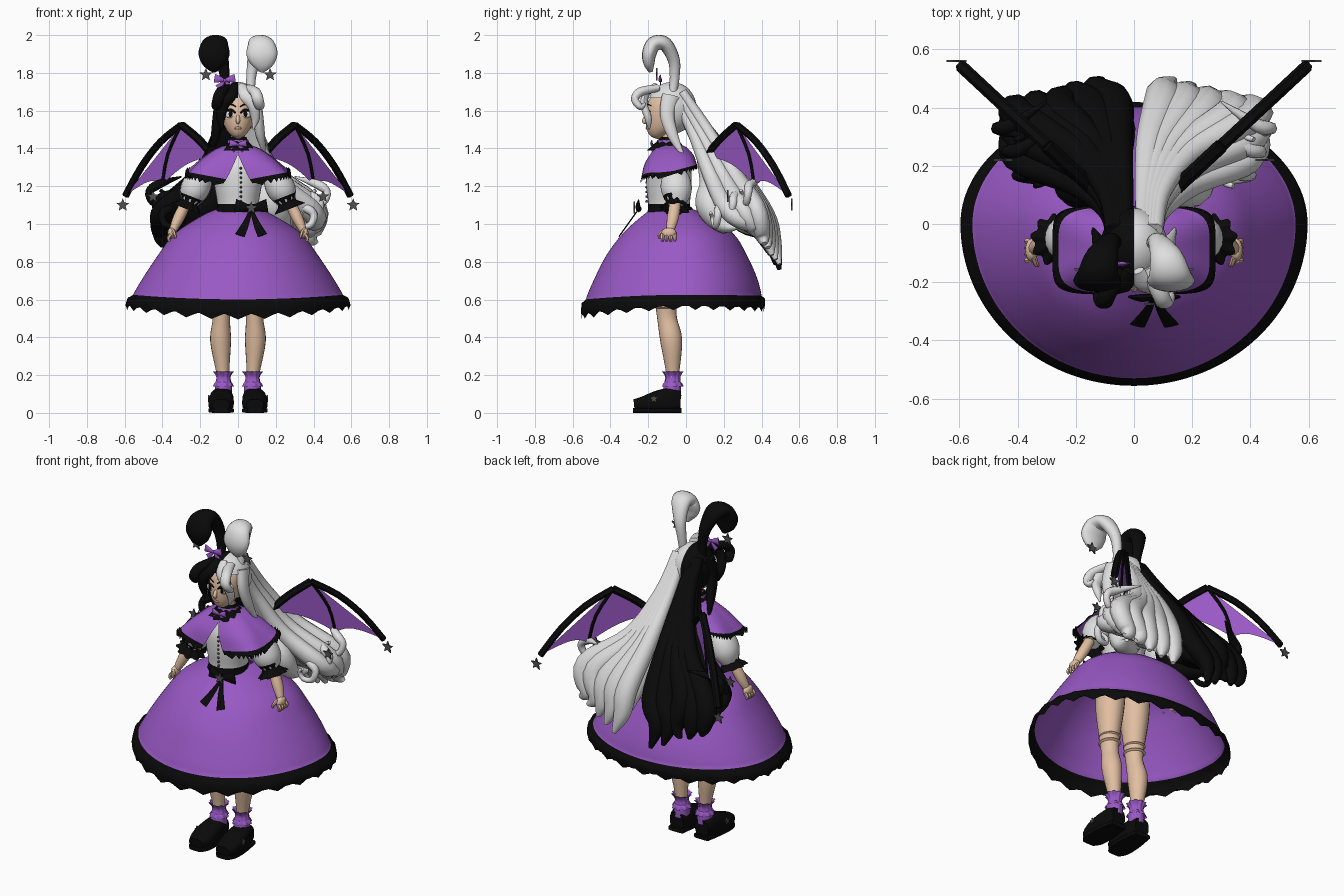
import bpy, bmesh, math, random
from mathutils import Vector

if "Cube" in bpy.data.objects:
    bpy.data.objects.remove(bpy.data.objects["Cube"])
random.seed(4)
pi, cos, sin = math.pi, math.cos, math.sin

def mat(name, r, g, b):
    m = bpy.data.materials.new(name)
    m.diffuse_color = (r, g, b, 1)
    m.use_nodes = True
    m.node_tree.nodes["Principled BSDF"].inputs["Base Color"].default_value = m.diffuse_color
    return m
PURPLE = mat("purple cloth", .32, .1, .56)
BLACK = mat("black", .003, .003, .003)
WHITE = mat("white", .74, .74, .74)
SKIN = mat("skin", .76, .52, .36)
GREY = mat("star grey", .08, .08, .08)
LIP = mat("lips", .55, .3, .22)

def build(name, verts, faces, mats, idx=None, angle=50):
    me = bpy.data.meshes.new(name)
    me.from_pydata([tuple(v) for v in verts], [], faces)
    for m in mats:
        me.materials.append(m)
    if idx:
        me.polygons.foreach_set("material_index", idx)
    bm = bmesh.new()
    bm.from_mesh(me)
    bmesh.ops.remove_doubles(bm, verts=bm.verts, dist=1e-5)
    bmesh.ops.recalc_face_normals(bm, faces=bm.faces)
    bm.to_mesh(me)
    bm.free()
    o = bpy.data.objects.new(name, me)
    bpy.context.collection.objects.link(o)
    bpy.context.view_layer.objects.active = o
    for other in bpy.context.selected_objects:
        other.select_set(False)
    o.select_set(True)
    bpy.ops.object.shade_smooth_by_angle(angle=math.radians(angle))
    return o

def spline(pts, t):
    """Smooth interpolation through n-dimensional points, t in 0..1"""
    n = len(pts) - 1
    i = min(int(t * n), n - 1)
    f = t * n - i
    p = [pts[max(0, min(n, i + k))] for k in (-1, 0, 1, 2)]
    return [.5 * (2 * b + (c - a) * f + (2 * a - 5 * b + 4 * c - d) * f * f + (3 * b - a - 3 * c + d) * f ** 3)
            for a, b, c, d in zip(*p)]

def grid(name, f, nu, nv, mats, rule=None, closed=True, cap=False, angle=50):
    """Surface f(u, v); u runs round, v runs along"""
    cols = nu if closed else nu + 1
    verts = [f(i / nu, j / nv) for j in range(nv + 1) for i in range(cols)]
    faces, idx = [], []
    for j in range(nv):
        for i in range(nu):
            k = (i + 1) % cols
            q = (j * cols + i, j * cols + k, (j + 1) * cols + k, (j + 1) * cols + i)
            c = sum((Vector(verts[a]) for a in q), Vector()) / 4
            m = rule(c, (j + .5) / nv) if rule else 0
            if m is not None:
                faces.append(q)
                idx.append(m)
    if cap:
        faces += [tuple(range(cols)), tuple(nv * cols + i for i in range(cols))]
        idx += [0, 0]
    return build(name, verts, faces, mats, idx, angle)

def sweep(name, pts, m, side=(1, 0, 0), n=10, steps=5, p=1):
    """Tube through (x, y, z, half width, half thickness) points"""
    side = Vector(side)
    def f(u, v):
        q = spline(pts, v)
        t = (Vector(spline(pts, min(1, v + .01))[:3]) - Vector(spline(pts, max(0, v - .01))[:3])).normalized()
        s = (side - t * side.dot(t)).normalized()
        c, d = [math.copysign(abs(g(2 * pi * u)) ** p, g(2 * pi * u)) for g in (cos, sin)]
        return Vector(q[:3]) + s * c * q[3] + t.cross(s) * d * q[4]
    return grid(name, f, n, steps * (len(pts) - 1), [m], cap=True)

def lathe(name, rings, mats, rule=None, x=0, n=32, nv=16, wave=0, count=10):
    """Elliptical rings (z, rx, ry, cy); wave ruffles the far end"""
    def f(u, v):
        z, rx, ry, cy = spline(rings, v)
        a = 2 * pi * u
        k = 1 + wave * v * sin(count * a)
        return Vector((x + rx * k * cos(a), cy + ry * k * sin(a), z))
    return grid(name, f, n, nv, mats, rule)

def ball(name, c, r, m, n=16):
    return grid(name, lambda u, v: Vector((c[0] + r[0] * sin(pi * v) * cos(2 * pi * u),
                c[1] + r[1] * sin(pi * v) * sin(2 * pi * u), c[2] + r[2] * cos(pi * v))), n, n // 2, [m])

def star(name, c, r, axis="y"):
    ring = [(r * (1 if i % 2 == 0 else .45) * sin(pi * i / 5), r * (1 if i % 2 == 0 else .45) * cos(pi * i / 5)) for i in range(10)]
    vs = [Vector(c) + (Vector((a, d, b)) if axis == "y" else Vector((d, a, b))) for d in (-.004, .004) for a, b in ring]
    fs = [tuple(range(10)), tuple(range(10, 20))] + [(i, (i + 1) % 10, 10 + (i + 1) % 10, 10 + i) for i in range(10)]
    return build(name, vs, fs, [GREY], angle=20)

def bow(name, c, s, m, tail=0, lean=0):
    x, y, z = c
    for d in (-1, 1):
        sweep(name + "_loop", [(x, y, z, .12 * s, .1 * s), (x + d * .5 * s, y - .05 * s, z + .12 * s, .3 * s, .16 * s),
              (x + d * s, y, z + .2 * s, .42 * s, .06 * s)], m, (0, 0, 1), 8, 4)
        if tail:
            sweep(name + "_tail", [(x, y, z, .08 * s, .04 * s), (x + d * .3 * s, y - lean / 2, z - tail / 2, .2 * s, .04 * s),
                  (x + d * .7 * s, y - lean, z - tail, .32 * s, .04 * s)], m, (1, 0, 0), 8, 4)
    ball(name + "_knot", c, (.18 * s, .18 * s, .2 * s), m, 10)

# egg-shaped domed skirt with scalloped black hem: (z, rx, front ry, back ry)
SK = [(1.085, .1, .17, .02), (1.045, .19, .23, .11), (.95, .335, .335, .25), (.84, .42, .42, .32),
      (.72, .5, .485, .375), (.625, .555, .53, .4), (.56, .575, .54, .4)]
def skirt(u, v):
    z, rx, rf, rb = spline(SK, v)
    a = 2 * pi * u
    z -= v ** 4 * (sin(a) ** 2 * (.05 if sin(a) < 0 else .01))
    if v > .86:
        tri = abs((u * 26) % 1 - .5) * 2
        z += .03 * (tri - .5) * (1 if v > .97 else -.35)
        k = .024 if v < .97 else .016
        rx, rf, rb = rx + k, rf + k * .7, rb + k * .7
    return Vector((rx * cos(a), (rf if sin(a) < 0 else rb) * sin(a), z))
grid("skirt", skirt, 156, 24, [PURPLE, BLACK], lambda c, v: int(v > .85))

# torso, belt, buttons, neck, collar
lathe("torso", [(1.02, .14, .13, -.09), (1.09, .11, .11, -.09), (1.2, .125, .12, -.09), (1.3, .14, .115, -.09),
      (1.38, .09, .08, -.085), (1.43, .04, .04, -.085)], [WHITE, BLACK], lambda c, v: int(c.z < 1.105), nv=30)
for i in range(8):
    ball("button", (.015, -.207, 1.12 + .025 * i), (.007, .009, .007), GREY, 8)
lathe("neck", [(1.36, .04, .04, -.085), (1.52, .035, .035, -.095)], [SKIN], n=16, nv=2)
lathe("collar", [(1.46, .045, .045, -.09), (1.435, .055, .06, -.095), (1.39, .095, .1, -.1)], [BLACK], n=60, nv=6, wave=.1)
lathe("choker", [(1.425, .058, .062, -.095), (1.445, .056, .058, -.095)], [PURPLE], n=24, nv=2)
bow("collar_bow", (0, -.18, 1.42), .045, PURPLE, .03)
bow("belt_bow", (.07, -.25, 1.08), .085, BLACK, .14, .1)
star("belt_star", (.07, -.275, 1.085), .035)

# capelet: squared loft with a narrow opening that widens downward
def cape(u, v):
    z, rx, ry = spline([(1.42, .055, .055), (1.395, .12, .09), (1.34, .195, .13), (1.285, .25, .145), (1.25, .28, .152)], v)
    p = 1 - .65 * v
    g0 = math.asin(min(1, (.085 * max(.01, v - .3) / .7 / rx) ** (1 / p)))
    a = -pi / 2 + g0 + u * (2 * pi - 2 * g0)
    c, s = [math.copysign(abs(g) ** p, g) for g in (cos(a), sin(a))]
    z += v * (-.06 * (1 - abs(c)) if s < 0 else .05 * s)
    if v > .99:
        z += .012 * (-1) ** round(u * 80)
    return Vector((rx * c, -.09 + ry * s, z))
grid("capelet", cape, 80, 16, [PURPLE, BLACK], lambda c, v: int(v > .82), closed=False)

# head and face
lathe("head", [(1.45, .004, .004, -.15), (1.468, .035, .04, -.15), (1.51, .068, .085, -.125), (1.58, .088, .105, -.11),
      (1.65, .085, .1, -.1), (1.72, .04, .05, -.1)], [SKIN], nv=20)
sweep("nose", [(0, -.205, 1.58, .008, .008), (0, -.222, 1.545, .012, .012), (0, -.205, 1.535, .006, .006)], SKIN)
ball("lips", (0, -.206, 1.508), (.02, .008, .009), LIP, 10)
for s in (-1, 1):
    ball("eye_white", (s * .04, -.203, 1.58), (.028, .009, .02), WHITE)
    ball("iris", (s * .04, -.21, 1.582), (.011, .005, .015), BLACK, 10)
    sweep("lash", [(s * .012, -.212, 1.588, .004, .004), (s * .038, -.212, 1.603, .008, .004), (s * .072, -.192, 1.595, .006, .004)], BLACK, (0, 0, 1), 6)
    sweep("brow", [(s * .012, -.216, 1.622, .003, .003), (s * .04, -.208, 1.634, .004, .003), (s * .068, -.185, 1.626, .002, .003)], BLACK, (0, 0, 1), 6)

# hair cap, split black and white along the middle
grid("hair_cap", lambda u, v: Vector((.115 * sin(pi * v) * cos(2 * pi * u), -.075 + .13 * sin(pi * v) * sin(2 * pi * u), 1.615 + .137 * cos(pi * v))),
     40, 24, [BLACK, WHITE], lambda c, v: None if c.y < -.125 and c.z < 1.67 else int(c.x > 0))

for s in (-1, 1):
    hair = WHITE if s > 0 else BLACK
    # bangs and side locks
    sweep("bang", [(s * .015, -.16, 1.735, .02, .015), (s * .045, -.21, 1.69, .042, .02), (s * .08, -.222, 1.63, .032, .02),
          (s * .092, -.2, 1.56, .024, .02), (s * .08, -.195, 1.5, .004, .004)], hair)
    sweep("front_curl", [(s * .05, -.15, 1.72, .03, .02), (s * .09, -.24, 1.7, .03, .025), (s * .105, -.27, 1.66, .03, .022),
          (s * .115, -.24, 1.62, .025, .018), (s * .11, -.215, 1.64, .004, .004)], hair)
    sweep("side_lock", [(s * .09, -.08, 1.68, .03, .05), (s * .105, -.1, 1.58, .028, .04), (s * .118, -.07, 1.47, .025, .03),
          (s * .14, -.02, 1.37, .006, .01)], hair)
    # long tails made of overlapping strands
    for a in (0, .25, .5, .75, 1):
        for d in (0, .5, 1):
            j = random.uniform(-.02, .02)
            sweep("hair_strand", [(s * (.03 + .045 * a), -.02, 1.7 - .1 * d, .025, .025),
                  (s * (.036 + .06 * a), .11 - .06 * d, 1.5 - .04 * d, .034, .034),
                  (s * (.055 + .14 * a), .28 - .11 * d - .03 * a, 1.27 - .03 * d, .05, .045),
                  (s * (.08 + .32 * a + j), .42 - .14 * d - .05 * a, 1.03 + .05 * a + j, .064, .052),
                  (s * (.12 + .27 * a - j), .465 - .07 * d - .06 * a, .9 + .06 * d + .04 * a, .05, .042),
                  (s * (.12 + .29 * a + j), .495 - .06 * d - .08 * a, .77 + .11 * d + .12 * a + j, .012, .012)], hair, n=9)
    sweep("hair_puff", [(s * .08, .08, 1.38, .03, .03), (s * .12, .13, 1.22, .07, .06), (s * .17, .13, 1.1, .1, .08),
          (s * .22, .19, 1.0, .07, .05), (s * .28, .27, .98, .01, .01)], hair, n=14)
    for k in range(3):
        cx, cy, cz, r = .35 + .035 * k, .18 + .08 * k, 1.03 + .06 * k, .06
        sweep("hair_curl", [(s * (cx - .12), cy + .08, cz + .1, .004, .004)] + [(s * (cx + r * sin(t * 1.2) * (1 - t * .1)), cy - .01 * t,
              cz + r * cos(t * 1.2) * (1 - t * .1), .024 - .003 * t, .024 - .003 * t) for t in range(6)], hair, (0, 1, 0), 8, 4)
    star("hair_star", (s * .45, .22, 1.145), .034)

    # rabbit ears folding forward, with hanging stars
    sweep("ear", [(s * .065, -.07, 1.69, .024, .022), (s * .07, -.06, 1.78, .026, .026), (s * .085, -.065, 1.87, .036, .032),
          (s * .11, -.11, 1.952, .056, .038), (s * .122, -.168, 1.955, .07, .04), (s * .127, -.195, 1.9, .082, .038),
          (s * .128, -.195, 1.845, .06, .028), (s * .125, -.185, 1.805, .012, .01)], hair, n=16)
    star("ear_star", (s * .17, -.155, 1.79), .036)

    # wings in a slanted vertical plane
    P = lambda u, z: (s * u, .12 + (u - .14) * .93, z)
    nrm = (-.68 * s, .73, 0)
    root, peak, mid, tip = (.13, 1.36), (.3, 1.525), (.4, 1.21), (.595, 1.15)
    def arc(a, b, t, k=.26):
        h = k * 4 * t * (1 - t) * .5
        return [(a[i] + (b[i] - a[i]) * t) * (1 - h) + peak[i] * h for i in (0, 1)]
    edge = [arc(root, mid, t / 8) for t in range(9)] + [arc(mid, tip, t / 8) for t in range(1, 9)]
    build("wing_membrane", [P(*peak)] + [P(*e) for e in edge], [(0, i, i + 1) for i in range(1, 17)], [PURPLE])
    bone = lambda n, pts, w: sweep(n, [P(*q) + (w * 1.2, w) for q in pts], BLACK, nrm, 6, 3)
    bone("wing_arm", [root, (.21, 1.45), peak], .021)
    bone("wing_finger", [peak, (.41, 1.435), (.51, 1.305), tip], .018)
    bone("wing_rib", [peak, (.37, 1.37), mid], .01)
    star("wing_star", (s * .61, .56, 1.1), .036)

    # arms, puffed sleeves, cuffs and hands
    sweep("arm", [(s * .17, -.08, 1.3, .035, .035), (s * .27, -.06, 1.12, .03, .032), (s * .315, -.07, 1.03, .03, .032),
          (s * .345, -.085, .965, .02, .022)], SKIN)
    sweep("sleeve", [(s * .16, -.06, 1.3, .03, .03), (s * .2, -.055, 1.24, .07, .075), (s * .235, -.05, 1.17, .075, .08),
          (s * .26, -.05, 1.11, .045, .05)], WHITE, n=20)
    def cuff(u, v):
        a = 2 * pi * u
        r = spline([(.066,), (.05,), (.082,)], v)[0] * (1 + .12 * v * sin(9 * a))
        return Vector((s * (.245 + .03 * v + r * .9 * cos(a)), -.055 + r * sin(a), 1.145 - .065 * v + r * .35 * cos(a)))
    grid("cuff", cuff, 54, 8, [BLACK])
    ball("palm", (s * .352, -.09, .952), (.022, .04, .03), SKIN, 12)
    for k in range(4):
        y = -.125 + .022 * k
        sweep("finger", [(s * .355, y, .945, .01, .01), (s * .368, y, .925, .01, .01), (s * .362, y, .908, .006, .006)], SKIN, n=6, steps=3)
    sweep("thumb", [(s * .345, -.115, .965, .011, .011), (s * .335, -.14, .945, .009, .009), (s * .33, -.14, .925, .005, .005)], SKIN, n=6, steps=3)

    # legs with knee joint rings
    sweep("leg", [(s * .085, -.085, 1.04, .08, .085), (s * .088, -.1, .8, .078, .085), (s * .088, -.105, .6, .056, .06),
          (s * .088, -.1, .5, .046, .052), (s * .092, -.078, .38, .055, .058), (s * .08, -.07, .2, .033, .034), (s * .078, -.07, .1, .035, .035)], SKIN, n=20)
    for z in (.56, .6):
        lathe("knee_ring", [(z - .008, .05, .055, -.103), (z, .06, .066, -.103), (z + .008, .05, .055, -.103)], [SKIN], x=s * .088, n=20, nv=4)
    # frilled socks
    lathe("sock", [(.09, .045, .05, -.075), (.15, .043, .045, -.072), (.185, .036, .038, -.07), (.205, .042, .044, -.07), (.22, .054, .054, -.07)],
          [PURPLE], x=s * .077, n=48, nv=12, wave=.1)
    lathe("sock_frill", [(.165, .038, .04, -.07), (.157, .046, .048, -.07), (.14, .052, .053, -.07)], [PURPLE], x=s * .077, n=48, nv=4, wave=.1, count=8)
    # shoes
    sweep("shoe", [(s * .083, -.03, .065, .045, .05), (s * .085, -.08, .067, .058, .065), (s * .088, -.15, .06, .066, .058),
          (s * .09, -.22, .048, .066, .042), (s * .09, -.275, .042, .045, .03)], BLACK, n=20, p=.7)
    sweep("sole", [(s * .085, -.025, .013, .05, .013), (s * .088, -.15, .013, .067, .013), (s * .09, -.24, .013, .064, .013),
          (s * .09, -.28, .013, .04, .013)], BLACK, n=16, p=.4)
    star("shoe_star", (s * .155, -.17, .075), .02, "x")

# bow at the base of the black ear
bow("ear_bow", (-.07, -.135, 1.76), .055, PURPLE, .04)
